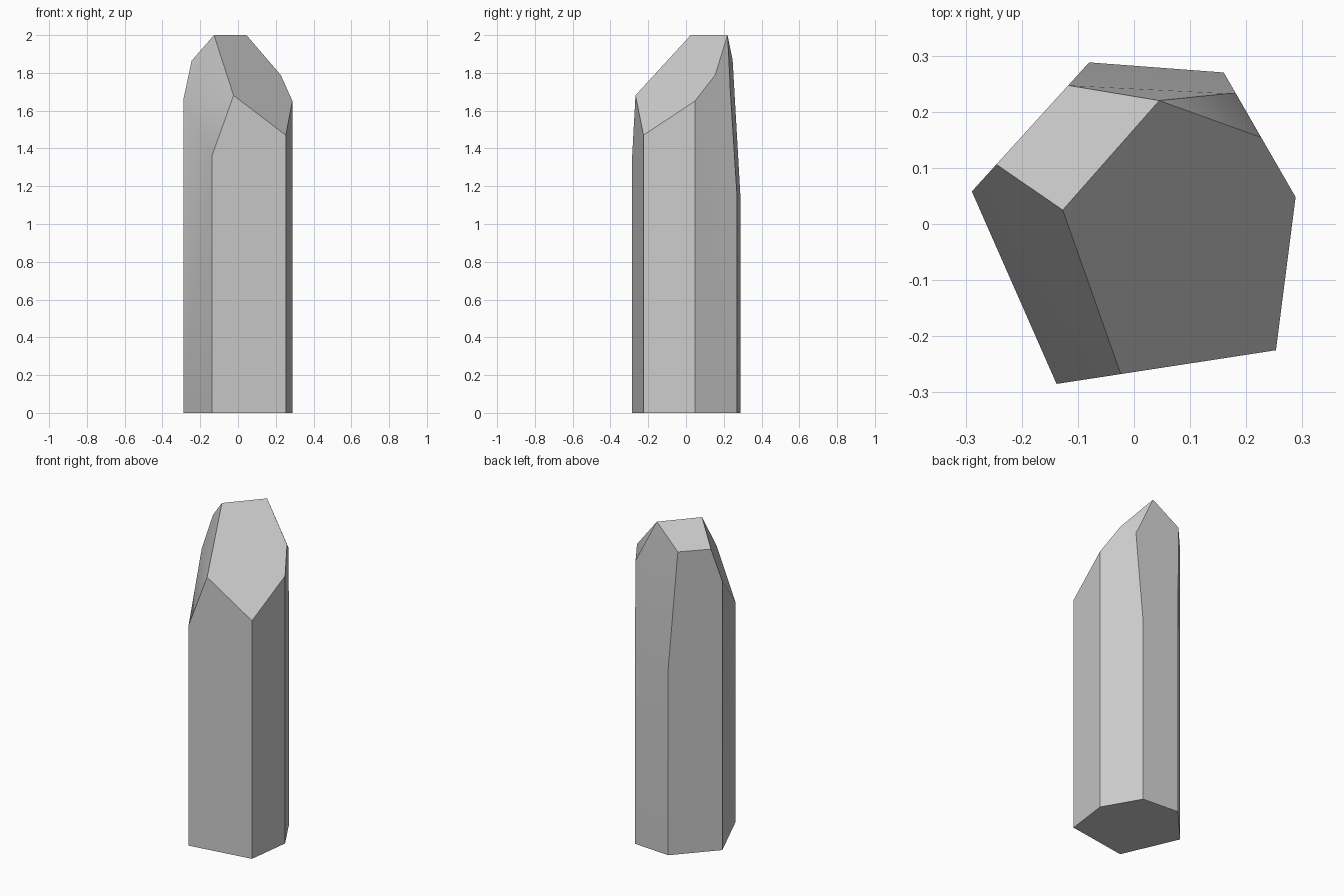
import bpy, bmesh, math
from mathutils import Vector

if "Cube" in bpy.data.objects:
    bpy.data.objects.remove(bpy.data.objects["Cube"])

# Irregular six-sided cross-section of the crystal
outline = [(-0.08, 0.288), (-0.289, 0.058), (-0.138, -0.285),
           (0.253, -0.225), (0.288, 0.048), (0.16, 0.27)]

# Corner points of the pointed tip, used to define the cleavage planes
ridge_a, ridge_b = (-0.127, 0.025, 2.0), (0.045, 0.22, 2.0)
back_l, back_r = (-0.117, 0.247, 1.867), (0.181, 0.234, 1.727)
cuts = [
    (ridge_a, ridge_b, (0.253, -0.225, 1.47)),                     # large front slope
    (ridge_a, (-0.289, 0.058, 1.66), (-0.138, -0.285, 1.36)),      # left front
    (ridge_a, ridge_b, (-0.245, 0.106, 1.865)),                    # back left slope
    ((-0.08, 0.288, 1.15), (0.16, 0.27, 1.15), back_l),            # back taper
    (back_l, back_r, ridge_b),                                     # upper back
    (ridge_b, back_r, (0.227, 0.153, 1.79)),                       # right chip
]


def cleave(bm, a, b, c):
    """Slice off everything outside the plane through a, b, c and cap it."""
    a, b, c = Vector(a), Vector(b), Vector(c)
    n = (b - a).cross(c - a).normalized()
    if n.dot(Vector((0, 0, 0.5)) - a) > 0:
        n = -n
    bmesh.ops.bisect_plane(bm, geom=bm.verts[:] + bm.edges[:] + bm.faces[:],
                           dist=1e-5, plane_co=a, plane_no=n, clear_outer=True)
    rim = [e for e in bm.edges if e.is_boundary]
    bmesh.ops.holes_fill(bm, edges=rim, sides=0)


# Prism shaft
bm = bmesh.new()
base = bm.faces.new([bm.verts.new((x, y, 0)) for x, y in outline])
top = bmesh.ops.extrude_face_region(bm, geom=[base], use_keep_orig=True)["geom"]
bmesh.ops.translate(bm, vec=(0, 0, 2.6),
                    verts=[v for v in top if isinstance(v, bmesh.types.BMVert)])

# Tip facets
for cut in cuts:
    cleave(bm, *cut)
bmesh.ops.remove_doubles(bm, verts=bm.verts[:], dist=0.002)
bmesh.ops.recalc_face_normals(bm, faces=bm.faces[:])

mesh = bpy.data.meshes.new("crystal_shard")
bm.to_mesh(mesh)
bm.free()
crystal = bpy.data.objects.new("crystal_shard", mesh)
bpy.context.collection.objects.link(crystal)
bpy.context.view_layer.objects.active = crystal
crystal.select_set(True)
bpy.ops.object.shade_smooth_by_angle(angle=math.radians(30))
